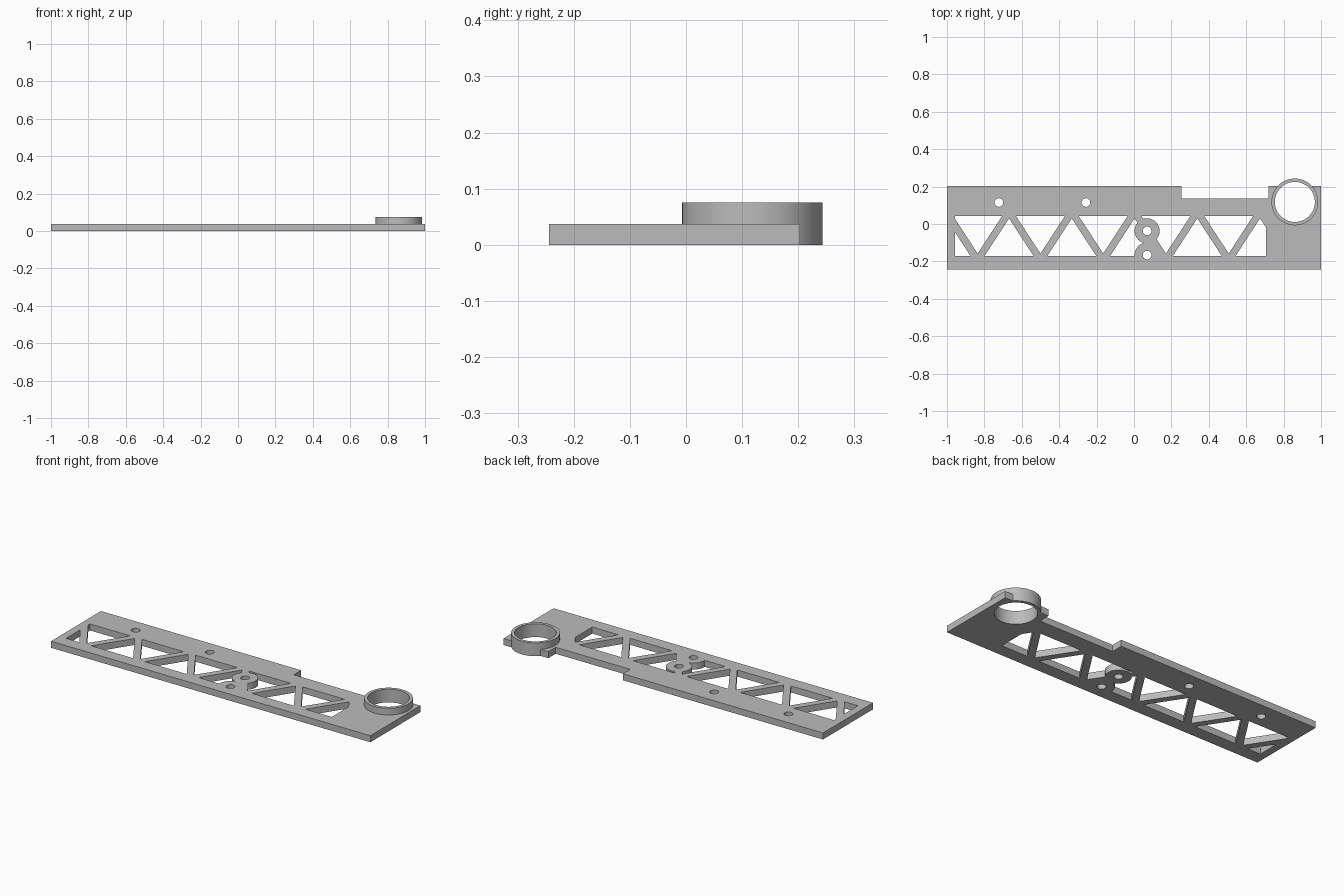
import bpy, bmesh, math

default_cube = bpy.data.objects.get("Cube")
if default_cube:
    bpy.data.objects.remove(default_cube, do_unlink=True)

grey = bpy.data.materials.new("plain grey")
grey.use_nodes = True
grey.diffuse_color = (0.5, 0.5, 0.5, 1)
grey.node_tree.nodes["Principled BSDF"].inputs["Base Color"].default_value = (0.5, 0.5, 0.5, 1)

THICK = 0.037


def prisms(name, outlines, z0, z1):
    """One object holding an upright prism for each outline."""
    bm = bmesh.new()
    for outline in outlines:
        base = bm.faces.new([bm.verts.new((x, y, z0)) for x, y in outline])
        top = bmesh.ops.extrude_face_region(bm, geom=[base])["geom"]
        bmesh.ops.translate(bm, vec=(0, 0, z1 - z0),
                            verts=[v for v in top if isinstance(v, bmesh.types.BMVert)])
    bmesh.ops.recalc_face_normals(bm, faces=bm.faces)
    mesh = bpy.data.meshes.new(name)
    bm.to_mesh(mesh)
    bm.free()
    mesh.materials.append(grey)
    obj = bpy.data.objects.new(name, mesh)
    bpy.context.collection.objects.link(obj)
    return obj


def circle(x, y, r, n=48):
    return [(x + r * math.cos(math.tau * i / n), y + r * math.sin(math.tau * i / n))
            for i in range(n)]


def combine(target, tool, operation):
    """Apply a boolean and discard the tool."""
    mod = target.modifiers.new(operation.lower(), "BOOLEAN")
    mod.object, mod.operation, mod.solver = tool, operation, "EXACT"
    bpy.ops.object.select_all(action="DESELECT")
    bpy.context.view_layer.objects.active = target
    target.select_set(True)
    bpy.ops.object.modifier_apply(modifier=mod.name)
    bpy.data.objects.remove(tool, do_unlink=True)


# Flat plate with a step along the back edge
plate = prisms("truss_plate", [[(-1, -0.244), (1, -0.244), (1, 0.203), (0.72, 0.203),
                                (0.72, 0.137), (0.253, 0.137), (0.253, 0.203), (-1, 0.203)]],
               0, THICK)

# Triangular windows that leave the zigzag struts
TOP, BOTTOM, HALF, STEP = 0.043, -0.171, 0.131, 0.3355
UP_TIP, DOWN_TIP = 0.03, -0.158
windows = []
for i in range(4):
    up = -0.668 + STEP * i
    down = up + STEP / 2
    windows.append([(up - HALF, BOTTOM), (up + HALF, BOTTOM), (up, UP_TIP)])
    windows.append([(down - HALF, TOP), (down, DOWN_TIP), (down + HALF, TOP)])
# End windows, cut off square
LEFT, RIGHT = -0.957, 0.707
windows += [
    [(LEFT, BOTTOM), (-0.874, BOTTOM), (LEFT, -0.044)],
    [(LEFT, 0.028), (-0.836, DOWN_TIP), (-0.705, TOP), (LEFT, TOP)],
    [(0.543, BOTTOM), (RIGHT, BOTTOM), (RIGHT, -0.02), (0.674, UP_TIP)],
]
combine(plate, prisms("window_cutter", windows, -0.1, 0.1), "DIFFERENCE")

# Two round screw bosses level with the plate, and the raised ring
screws = [(0.07, -0.037), (0.07, -0.166)]
ring = (0.86, 0.118)
for x, y in screws:
    combine(plate, prisms("screw_boss", [circle(x, y, 0.067)], 0, THICK), "UNION")
combine(plate, prisms("ring_wall", [circle(*ring, 0.125, 96)], 0, 0.075), "UNION")

# Screw holes and the ring bore
holes = [circle(x, y, 0.023, 32) for x, y in screws + [(-0.722, 0.115), (-0.257, 0.115)]]
holes.append(circle(*ring, 0.107, 96))
combine(plate, prisms("hole_cutter", holes, -0.1, 0.2), "DIFFERENCE")

bpy.context.view_layer.objects.active = plate
plate.select_set(True)
bpy.ops.object.shade_smooth_by_angle(angle=math.radians(30))
